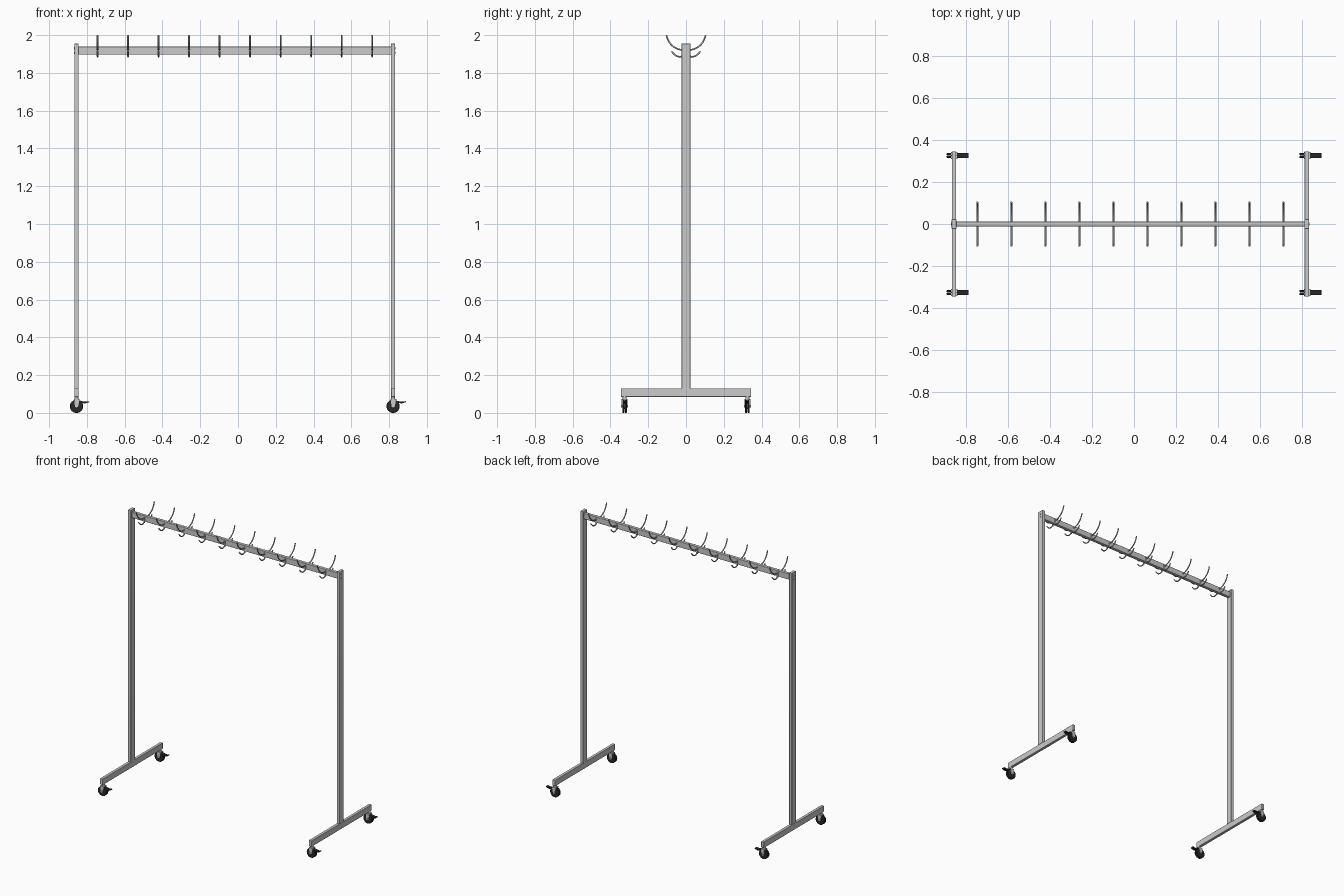
import bpy, math
from mathutils import Vector

if "Cube" in bpy.data.objects:
    bpy.data.objects.remove(bpy.data.objects["Cube"])

CX, HALF = -0.017, 0.838          # frame centre and half distance between posts
SIDES = (("left", CX - HALF), ("right", CX + HALF))

black = bpy.data.materials.new("black_rubber")
black.diffuse_color = (0.02, 0.02, 0.02, 1)
black.use_nodes = True
black.node_tree.nodes["Principled BSDF"].inputs["Base Color"].default_value = black.diffuse_color


def finish(o, name, mat=None, bevel=0, smooth=True):
    o.name = name
    if mat:
        o.data.materials.append(mat)
    if bevel:
        m = o.modifiers.new("bevel", "BEVEL")
        m.width, m.segments = bevel, 2
    if smooth:
        bpy.ops.object.shade_smooth_by_angle(angle=math.radians(35))
    return o


def box(name, lo, hi, mat=None, bevel=0.0):
    lo, hi = Vector(lo), Vector(hi)
    bpy.ops.mesh.primitive_cube_add(size=1, location=(lo + hi) / 2)
    o = bpy.context.object
    o.scale = hi - lo
    bpy.ops.object.transform_apply(location=False, rotation=False, scale=True)
    return finish(o, name, mat, bevel)


def cyl(name, loc, r, depth, axis="z", mat=None, bevel=0.0, n=32):
    rot = {"x": (0, math.pi / 2, 0), "y": (math.pi / 2, 0, 0), "z": (0, 0, 0)}[axis]
    bpy.ops.mesh.primitive_cylinder_add(vertices=n, radius=r, depth=depth, location=loc, rotation=rot)
    return finish(bpy.context.object, name, mat, bevel)


def prism(name, xz, y, width, mat=None, bevel=0.0):
    # side profile in x/z, extruded along y
    n = len(xz)
    verts = [(x, y + s * width / 2, z) for s in (-1, 1) for x, z in xz]
    faces = [tuple(range(n)), tuple(range(2 * n - 1, n - 1, -1))]
    faces += [(i, i + n, (i + 1) % n + n, (i + 1) % n) for i in range(n)]
    me = bpy.data.meshes.new(name)
    me.from_pydata(verts, [], faces)
    o = bpy.data.objects.new(name, me)
    bpy.context.collection.objects.link(o)
    bpy.ops.object.select_all(action="DESELECT")
    o.select_set(True)
    bpy.context.view_layer.objects.active = o
    bpy.ops.object.mode_set(mode="EDIT")
    bpy.ops.mesh.select_all(action="SELECT")
    bpy.ops.mesh.normals_make_consistent(inside=False)
    bpy.ops.object.mode_set(mode="OBJECT")
    return finish(o, name, mat, bevel)


def rods(name, x, paths, r):
    # round bent rods in the y/z plane
    cu = bpy.data.curves.new(name, "CURVE")
    cu.dimensions = "3D"
    cu.bevel_depth, cu.bevel_resolution = r, 2
    cu.use_fill_caps = True
    cu.resolution_u = 6
    for pts in paths:
        sp = cu.splines.new("BEZIER")
        sp.bezier_points.add(len(pts) - 1)
        for bp, (y, z) in zip(sp.bezier_points, pts):
            bp.co = (x, y, z)
            bp.handle_left_type = bp.handle_right_type = "AUTO"
    o = bpy.data.objects.new(name, cu)
    bpy.context.collection.objects.link(o)


def caster(name, x, y):
    # twin-tread wheel with fork, stem and brake pedal
    for s in (-1, 1):
        cyl(name + "_wheel", (x, y + s * 0.0065, 0.035), 0.035, 0.011, "y", black, 0.003)
        prism(name + "_fork", [(x - 0.012, 0.07), (x + 0.016, 0.07), (x + 0.008, 0.03),
                               (x - 0.008, 0.03)], y + s * 0.0145, 0.003)
    cyl(name + "_hub", (x, y, 0.035), 0.014, 0.022, "y")
    cyl(name + "_axle", (x, y, 0.035), 0.006, 0.038, "y", n=12)
    box(name + "_fork_top", (x - 0.014, y - 0.016, 0.069), (x + 0.017, y + 0.016, 0.073))
    cyl(name + "_stem", (x, y, 0.08), 0.011, 0.016)
    prism(name + "_brake_pedal", [(x + 0.012, 0.066), (x + 0.012, 0.055), (x + 0.045, 0.05),
                                  (x + 0.066, 0.056), (x + 0.069, 0.062), (x + 0.045, 0.059)],
          y, 0.024, black, 0.001)


# posts, feet, bolts and casters
for side, x in SIDES:
    box(side + "_post", (x - 0.011, -0.0235, 0.128), (x + 0.011, 0.0235, 1.955), bevel=0.002)
    box(side + "_foot", (x - 0.0105, -0.345, 0.085), (x + 0.0105, 0.345, 0.129), bevel=0.002)
    for z in (1.907, 1.931):
        cyl(side + "_bolt", (x + (-0.012 if side == "left" else 0.0105), 0, z), 0.006, 0.004, "x", n=16)
    for end, y in (("front", -0.325), ("back", 0.325)):
        caster(f"{side}_{end}_caster", x, y)

# top rail
box("top_rail", (CX - HALF + 0.01, -0.0115, 1.897), (CX + HALF - 0.01, 0.0115, 1.939), bevel=0.002)

# double coat hooks on both faces of the rail
upper = [(0.013, 1.921), (0.035, 1.924), (0.065, 1.938), (0.09, 1.965), (0.104, 1.9985)]
lower = [(0.013, 1.893), (0.03, 1.886), (0.055, 1.893), (0.077, 1.915)]
for i in range(10):
    x = CX + (i - 4.5) * 0.1615
    paths = [[(s * y, z) for y, z in p] for s in (-1, 1) for p in (upper, lower)]
    rods(f"coat_hook_{i + 1}", x, paths, 0.0042)
    for s in (-1, 1):
        box("hook_plate", (x - 0.005, s * 0.013 - 0.002, 1.889), (x + 0.005, s * 0.013 + 0.002, 1.93))
